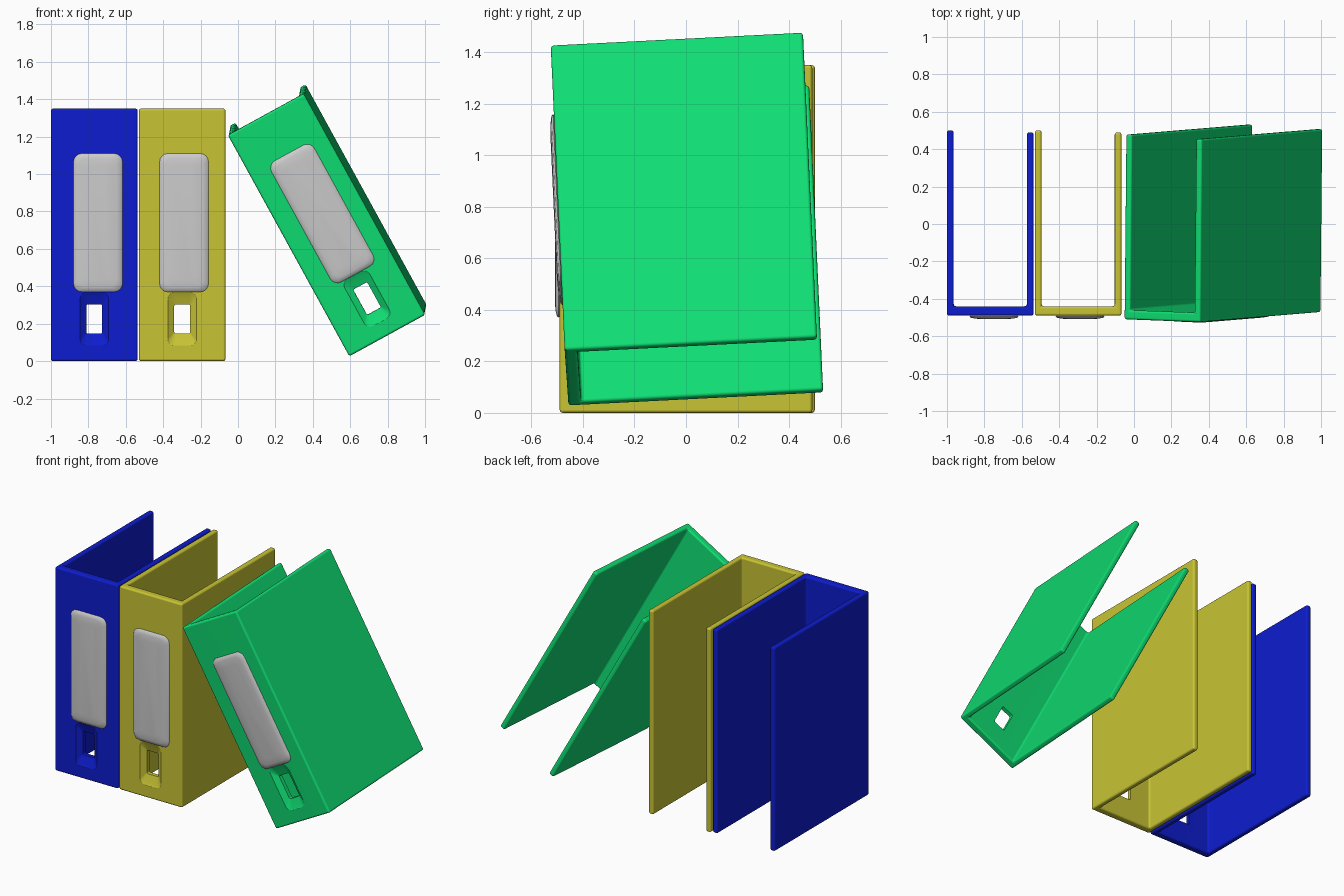
import bpy, bmesh, math
from mathutils import Matrix, Vector

if "Cube" in bpy.data.objects:
    bpy.data.objects.remove(bpy.data.objects["Cube"])

W, D, H = 0.463, 0.99, 1.35      # binder width, depth, height
WALL, SPINE = 0.036, 0.05        # cover and spine thickness


def material(name, rgb):
    m = bpy.data.materials.new(name)
    m.diffuse_color = (*rgb, 1)
    m.use_nodes = True
    m.node_tree.nodes["Principled BSDF"].inputs["Base Color"].default_value = m.diffuse_color
    return m


def new_object(name, bm, mat=None):
    bmesh.ops.recalc_face_normals(bm, faces=bm.faces)
    me = bpy.data.meshes.new(name)
    bm.to_mesh(me)
    bm.free()
    ob = bpy.data.objects.new(name, me)
    bpy.context.collection.objects.link(ob)
    if mat:
        me.materials.append(mat)
    return ob


def activate(ob):
    bpy.ops.object.select_all(action='DESELECT')
    ob.select_set(True)
    bpy.context.view_layer.objects.active = ob


def smooth(ob, angle=35):
    activate(ob)
    bpy.ops.object.shade_smooth_by_angle(angle=math.radians(angle))


def loft(rings, cx, cz):
    """Closed solid through rounded rectangles (width, height, radius, y)."""
    bm = bmesh.new()
    loops = []
    for w, h, r, y in rings:
        loop = []
        for k, (sx, sz) in enumerate(((1, 1), (-1, 1), (-1, -1), (1, -1))):
            for i in range(5):
                a = math.pi / 2 * (k + i / 4)
                loop.append(bm.verts.new((cx + sx * (w / 2 - r) + r * math.cos(a), y,
                                          cz + sz * (h / 2 - r) + r * math.sin(a))))
        loops.append(loop)
    for a, b in zip(loops, loops[1:]):
        for i in range(len(a)):
            j = (i + 1) % len(a)
            bm.faces.new((a[i], a[j], b[j], b[i]))
    bm.faces.new(loops[0])
    bm.faces.new(loops[-1])
    return bm


def binder(name, mat, matrix, label_shift):
    # U-shaped cover: spine plus two boards
    outline = [(0, 0), (W, 0), (W, D - 0.01), (W - WALL, D - 0.01), (W - WALL, SPINE),
               (WALL, SPINE), (WALL, D), (0, D)]
    bm = bmesh.new()
    face = bm.faces.new([bm.verts.new((x, y, 0)) for x, y in outline])
    top = bmesh.ops.extrude_face_region(bm, geom=[face])['geom']
    bmesh.ops.translate(bm, vec=(0, 0, H),
                        verts=[v for v in top if isinstance(v, bmesh.types.BMVert)])
    bmesh.ops.recalc_face_normals(bm, faces=bm.faces)
    bmesh.ops.bevel(bm, geom=bm.edges[:], offset=0.012, segments=3, profile=0.5,
                    affect='EDGES')
    cover = new_object(name + "_cover", bm, mat)

    # finger hole with a dished surround
    cut = new_object("hole_cutter", loft([
        (0.17, 0.31, 0.04, -0.01), (0.15, 0.28, 0.035, 0.002), (0.12, 0.23, 0.025, 0.012),
        (0.085, 0.155, 0.008, 0.024), (0.085, 0.155, 0.008, 0.1)], W / 2, 0.225))
    cut.hide_render = True
    mod = cover.modifiers.new("hole", 'BOOLEAN')
    mod.operation, mod.solver, mod.object = 'DIFFERENCE', 'EXACT', cut
    activate(cover)
    bpy.ops.object.modifier_apply(modifier=mod.name)
    bpy.data.objects.remove(cut)
    smooth(cover)
    cover.modifiers.new("normals", 'WEIGHTED_NORMAL').keep_sharp = True
    cover.matrix_world = matrix

    # pillow-shaped spine label
    label = new_object(name + "_label", loft([
        (0.24, 0.72, 0.045, 0.004), (0.262, 0.74, 0.045, -0.004), (0.25, 0.73, 0.045, -0.011),
        (0.20, 0.69, 0.04, -0.016), (0.11, 0.62, 0.03, -0.019)],
        W / 2 + label_shift, 0.74), white)
    smooth(label, 60)
    label.matrix_world = matrix


white = material("label_white", (0.8, 0.79, 0.78))
blue = material("blue", (0.004, 0.012, 0.62))
yellow = material("yellow", (0.58, 0.55, 0.035))
green = material("green", (0.005, 0.73, 0.17))

# two upright binders
binder("blue_binder", blue, Matrix.Translation((-1, -0.49, 0)), 0.02)
binder("yellow_binder", yellow, Matrix.Translation((-0.53, -0.49, 0)), 0.01)

# leaning binder, axes taken from its tilt
z = Vector((-0.481, -0.040, 0.876)).normalized()
x = Vector((0.876, -0.033, 0.482))
x = (x - z * x.dot(z)).normalized()
y = z.cross(x)
lean = Matrix((x, y, z)).transposed().to_4x4()
binder("green_binder", green, Matrix.Translation((0.595, -0.456, 0.025)) @ lean, 0.01)
